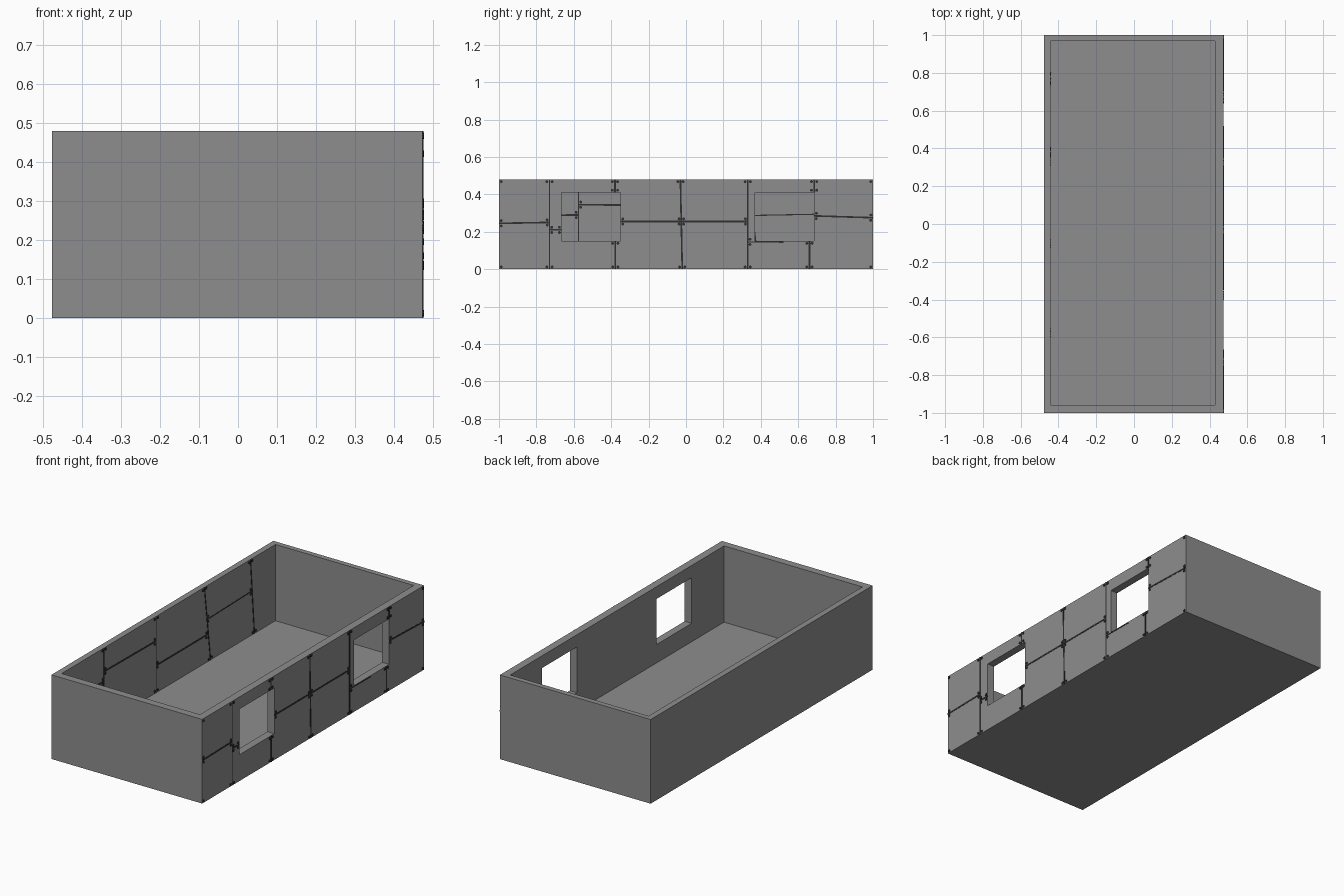
import bpy, bmesh, math
from mathutils import Vector, Matrix

if "Cube" in bpy.data.objects:
    bpy.data.objects.remove(bpy.data.objects["Cube"])


def material(name, v):
    m = bpy.data.materials.new(name)
    m.diffuse_color = (v, v, v, 1)
    m.use_nodes = True
    m.node_tree.nodes["Principled BSDF"].inputs["Base Color"].default_value = m.diffuse_color
    return m


GREY = material("concrete grey", 0.27)
DARK = material("dark seam", 0.03)

X0, X1, H = -0.477, 0.474, 0.48      # outer shell
IX0, IX1 = -0.443, 0.43              # inner wall faces
IY0, IY1, FLOOR = -0.957, 0.97, 0.045


def finish(name, bm, mat):
    bmesh.ops.recalc_face_normals(bm, faces=bm.faces)
    me = bpy.data.meshes.new(name)
    bm.to_mesh(me)
    bm.free()
    me.materials.append(mat)
    ob = bpy.data.objects.new(name, me)
    bpy.context.collection.objects.link(ob)
    return ob


def box(name, lo, hi, mat):
    lo, hi = Vector(lo), Vector(hi)
    bm = bmesh.new()
    bmesh.ops.create_cube(bm, size=1, matrix=Matrix.Translation((lo + hi) / 2)
                          @ Matrix.Diagonal((*(hi - lo), 1)))
    return finish(name, bm, mat)


# Open-topped shell with two window openings in the right wall
shell = box("room_shell", (X0, -1, 0), (X1, 1, H), GREY)
cutters = [
    box("interior_cutter", (IX0, IY0, FLOOR), (IX1, IY1, 1), GREY),
    box("front_window_cutter", (0.35, -0.665, 0.15), (0.6, -0.35, 0.41), GREY),
    box("rear_window_cutter", (0.35, 0.37, 0.15), (0.6, 0.685, 0.41), GREY),
]
bpy.context.view_layer.objects.active = shell
for c in cutters:
    mod = shell.modifiers.new("cut", 'BOOLEAN')
    mod.operation, mod.solver, mod.object = 'DIFFERENCE', 'EXACT', c
    bpy.ops.object.modifier_apply(modifier=mod.name)
    bpy.data.objects.remove(c)


def add_bolt(bm, x, p):
    if 0.005 < p.y < H - 0.003:
        bmesh.ops.create_cone(bm, cap_ends=True, segments=8, radius1=0.008,
                              radius2=0.008, depth=0.006,
                              matrix=Matrix.Translation((x, p.x, p.y))
                              @ Matrix.Rotation(math.pi / 2, 4, 'Y'))


def panelling(name, x, seams, extra=()):
    """Seam strips (y, z start, y, z end, width, bolts at start, at end)."""
    strips, bolts = bmesh.new(), bmesh.new()
    for ya, za, yb, zb, w, bolt_a, bolt_b in seams:
        a, b = Vector((ya, za)), Vector((yb, zb))
        d = b - a
        mid = (a + b) / 2
        bmesh.ops.create_cube(strips, size=1, matrix=Matrix.Translation((x, mid.x, mid.y))
                              @ Matrix.Rotation(math.atan2(d.y, d.x), 4, 'X')
                              @ Matrix.Diagonal((0.003, d.length, w, 1)))
        d.normalize()
        n = Vector((-d.y, d.x)) * 0.014
        for end, used in ((a + d * 0.012, bolt_a), (b - d * 0.012, bolt_b)):
            if used:
                add_bolt(bolts, x, end + n)
                add_bolt(bolts, x, end - n)
    for p in extra:
        add_bolt(bolts, x, Vector(p))
    finish(name + "_seams", strips, DARK)
    finish(name + "_bolts", bolts, DARK)


# Outer face of the right wall
T, W = 0.006, 0.009
panelling("outer_wall", X1, [
    (-1, 0.245, -0.73, 0.25, W, 1, 1),
    (-0.73, 0.21, -0.665, 0.21, W, 1, 1),
    (-0.35, 0.255, -0.025, 0.255, W, 1, 1),
    (-0.025, 0.255, 0.33, 0.255, W, 1, 1),
    (0.33, 0.146, 0.52, 0.144, T, 1, 0),
    (0.685, 0.285, 1, 0.275, W, 1, 1),
    (-0.73, 0, -0.73, H, T, 1, 1),
    (-0.378, 0, -0.378, 0.15, W, 1, 1),
    (-0.38, 0.41, -0.38, H, W, 1, 1),
    (-0.02, 0, -0.03, H, W, 1, 1),
    (0.33, 0, 0.33, H, W, 1, 1),
    (0.66, 0, 0.66, 0.15, W, 1, 1),
    (0.685, 0.41, 0.685, H, W, 1, 1),
], [(y, z) for y in (-0.988, 0.988) for z in (0.012, 0.468)])

# Inner face of the left wall
panelling("inner_wall", IX0, [
    (IY0, 0.285, -0.575, 0.29, W, 0, 1),
    (-0.575, 0.345, -0.105, 0.34, W, 1, 1),
    (-0.105, 0.2, 0.36, 0.2, W, 1, 1),
    (0.35, 0.287, 0.76, 0.295, T, 1, 1),
    (-0.575, FLOOR, -0.575, H, T, 1, 1),
    (-0.105, FLOOR, -0.105, H, T, 1, 1),
    (0.385, FLOOR, 0.33, H, W, 1, 1),
    (0.78, FLOOR, 0.745, H, W, 1, 1),
])
